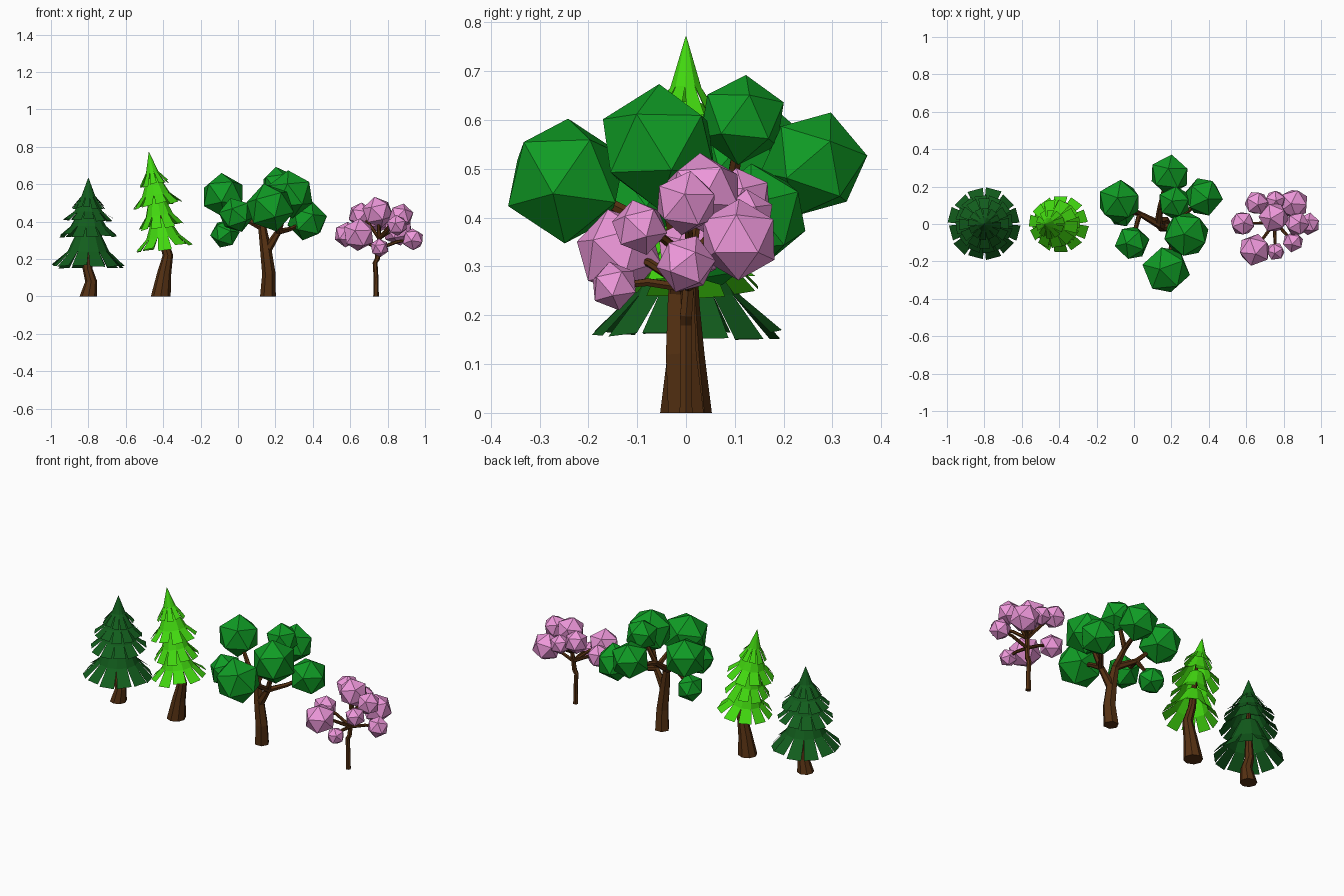
import bpy, bmesh, random
from math import sin, cos, pi, radians
from mathutils import Vector as V, Matrix, Euler

if "Cube" in bpy.data.objects:
    bpy.data.objects.remove(bpy.data.objects["Cube"])

random.seed(4)


def material(name, rgb):
    m = bpy.data.materials.new(name)
    m.diffuse_color = (*rgb, 1)
    m.use_nodes = True
    m.node_tree.nodes["Principled BSDF"].inputs["Base Color"].default_value = m.diffuse_color
    return m


BARK = material("bark", (.09, .03, .006))
DARK = material("dark_needles", (.006, .11, .012))
LIGHT = material("light_needles", (.055, .70, .005))
GREEN = material("green_leaves", (.005, .33, .018))
PINK = material("pink_blossom", (.85, .31, .70))


def finish(bm, name, mat):
    me = bpy.data.meshes.new(name)
    bmesh.ops.recalc_face_normals(bm, faces=bm.faces[:])
    bm.to_mesh(me)
    bm.free()
    me.materials.append(mat)
    ob = bpy.data.objects.new(name, me)
    bpy.context.collection.objects.link(ob)
    return ob


def tube(bm, path, sides):
    """Tapered flat-sided tube through (x, y, z, radius) points."""
    pts = [V(p[:3]) for p in path]
    rings = []
    for i, p in enumerate(pts):
        t = pts[min(i + 1, len(pts) - 1)] - pts[max(i - 1, 0)]
        if p.z == 0:
            t = V((0, 0, 1))
        q = V((0, 0, 1)).rotation_difference(t)
        rings.append([bm.verts.new(p + q @ V((cos(2 * pi * k / sides), sin(2 * pi * k / sides), 0)) * path[i][3])
                      for k in range(sides)])
    for a, b in zip(rings, rings[1:]):
        for k in range(sides):
            j = (k + 1) % sides
            bm.faces.new((a[k], a[j], b[j], b[k]))
    bm.faces.new(rings[0][::-1])
    bm.faces.new(rings[-1])


def wood(name, paths, sides=6):
    bm = bmesh.new()
    for p in paths:
        tube(bm, p, sides)
    finish(bm, name, BARK)


def skirt(bm, bottom, top, radius, top_radius, n, slit, phase):
    """Concave cone tier whose lower half is split into separate needle flaps."""
    h = top - bottom
    a = [2 * pi * k / n + phase for k in range(n)]
    pt = lambda r, ang, z: bm.verts.new((r * cos(ang), r * sin(ang), z))
    up = [pt(top_radius, x, top) for x in a]
    mid_r = top_radius + (radius - top_radius) * .42
    mid = [pt(mid_r, x, bottom + h * .42) for x in a]
    bm.faces.new(up)
    for k in range(n):
        j = (k + 1) % n
        bm.faces.new((up[k], mid[k], mid[j], up[j]))
        z = bottom + random.uniform(0, .018)
        r = radius * random.uniform(.96, 1.02)
        w = 2 * pi / n
        lo = pt(r, a[k] + w * slit, z)
        hi = pt(r, a[k] + w * (1 - slit), z + random.uniform(-.004, .008))
        bm.faces.new((mid[k], lo, hi, mid[j]))


def conifer(name, tiers, base, tilt, mat, n, slit):
    bm = bmesh.new()
    for i, t in enumerate(tiers):
        skirt(bm, *t, n, slit, i * .4)
    bm.transform(Matrix.Translation(base) @ Matrix.Rotation(tilt, 4, 'Y'))
    finish(bm, name, mat)


def blobs(name, items, mat):
    """Clumps of leaves as 20-sided icospheres."""
    bm = bmesh.new()
    for x, y, z, r in items:
        rot = Euler((random.uniform(-.3, .3), random.uniform(-.3, .3), random.uniform(0, 6))).to_matrix().to_4x4()
        bmesh.ops.create_icosphere(bm, subdivisions=1, radius=r * 1.06,
                                   matrix=Matrix.Translation((x, y, z)) @ rot)
    finish(bm, name, mat)


# Dark conifer: (bottom, top, radius, top radius)
conifer("dark_conifer_needles",
        [(.148, .37, .195, .05), (.315, .46, .157, .05), (.40, .53, .137, .035), (.465, .634, .088, .001)],
        (-.80, 0, 0), 0, DARK, 12, .08)
wood("dark_conifer_trunk", [[(-.80, 0, 0, .047), (-.785, 0, .08, .032), (-.805, 0, .15, .026),
                             (-.80, 0, .30, .018), (-.80, 0, .50, .008)]], 8)

# Light conifer, leaning to the left
conifer("light_conifer_needles",
        [(0, .17, .152, .045), (.115, .29, .124, .04), (.235, .39, .133, .035), (.345, .53, .078, .001)],
        (-.39, 0, .248), radians(-9.4), LIGHT, 10, .12)
wood("light_conifer_trunk", [[(-.413, 0, 0, .053), (-.395, 0, .12, .038), (-.375, 0, .22, .028),
                              (-.405, 0, .32, .022), (-.44, 0, .60, .008)]], 8)

# Broad green tree
A, B, C, D, E, F, G, H = clumps = [
    (-.08, .12, .54, .115), (-.01, -.10, .435, .09), (.172, -.245, .475, .125), (.28, -.055, .545, .122),
    (.37, .145, .405, .103), (.19, .262, .51, .105), (.215, .115, .60, .088), (-.07, .06, .335, .075)]
blobs("green_tree_leaves", clumps, GREEN)


def to(clump, r):
    return (*clump[:3], r)


fork, crown = (.15, -.01, .24, .026), (.13, 0, .37, .022)
left, right, back = (.03, .055, .42, .014), (.215, -.02, .345, .017), (.14, .09, .44, .015)
wood("green_tree_trunk", [
    [(.16, 0, 0, .042), (.165, -.01, .12, .036), (.15, -.01, .24, .031), crown, back],
    [fork, right, to(D, .01)],
    [right, (.20, -.12, .41, .013), to(C, .008)],
    [right, (.28, .06, .36, .013), to(E, .008)],
    [crown, left, to(A, .008)],
    [left, (.01, -.02, .42, .012), to(B, .007)],
    [left, (-.02, .06, .38, .01), to(H, .006)],
    [back, to(G, .009)],
    [back, (.16, .18, .46, .012), to(F, .008)]])

# Pink blossom tree
blossom = [
    (.645, -.138, .33, .085), (.757, -.147, .26, .048), (.85, -.095, .38, .055), (.935, 0, .305, .058),
    (.855, .108, .355, .08), (.748, .035, .45, .08), (.755, .125, .40, .055), (.655, .112, .435, .064),
    (.58, .003, .33, .065), (.872, 0, .43, .064)]
blobs("pink_tree_blossom", blossom, PINK)
node, top = V((.745, 0, .20)), V((.755, .01, .31))
twigs = [[(.738, 0, 0, .015), (.738, 0, .10, .013), (.733, 0, .18, .013), (*node, .014), (*top, .012)]]
for b in blossom:
    start = top if b[2] > .34 else node.lerp(top, .5)
    bend = start.lerp(V(b[:3]), .55) + V((0, 0, .01))
    twigs.append([(*start, .01), (*bend, .009), to(b, .006)])
wood("pink_tree_trunk", twigs)
